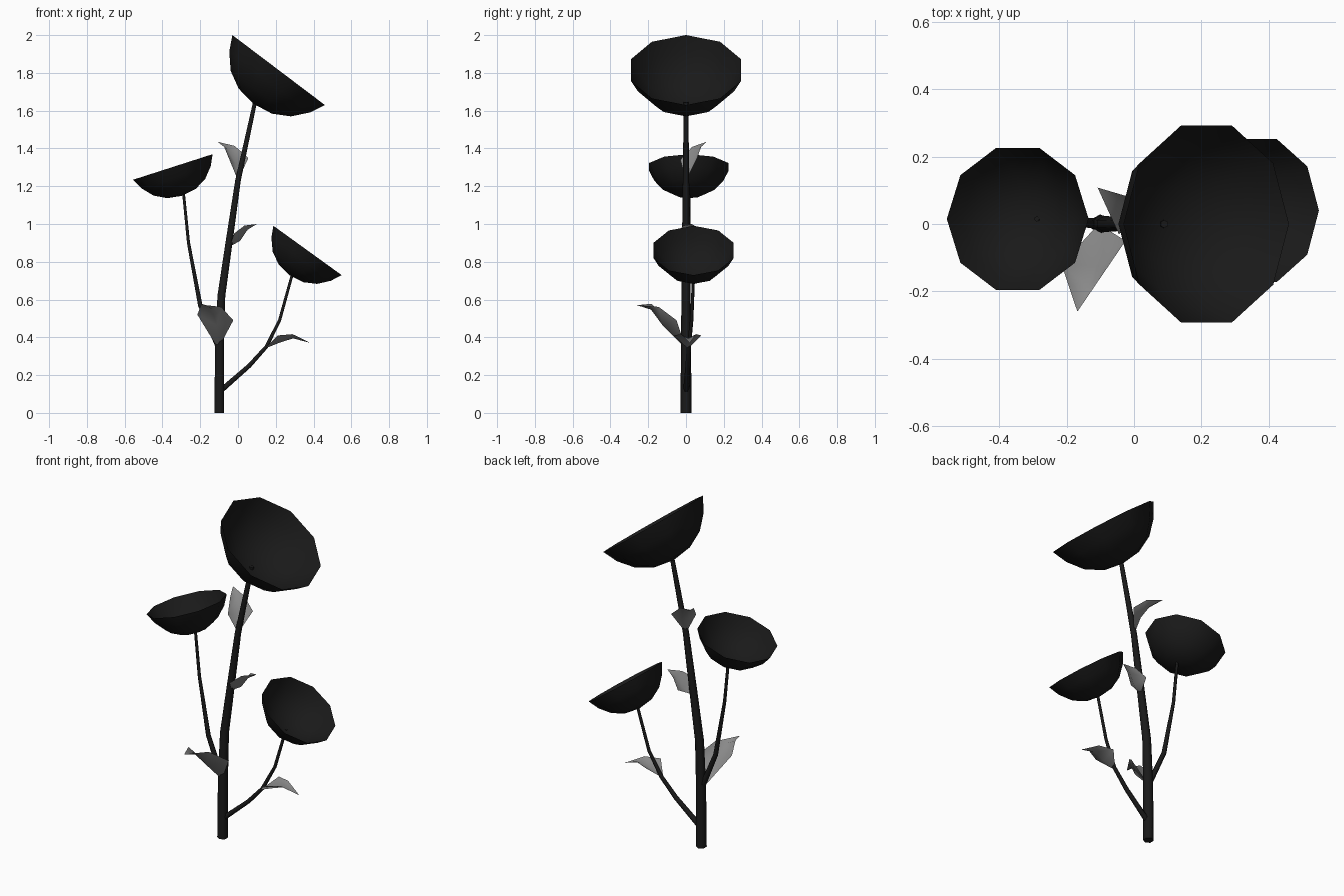
import bpy, bmesh, math
from mathutils import Vector, Matrix

if "Cube" in bpy.data.objects:
    bpy.data.objects.remove(bpy.data.objects["Cube"])


def material(name, rgb):
    m = bpy.data.materials.new(name)
    m.diffuse_color = (*rgb, 1)
    m.use_nodes = True
    m.node_tree.nodes["Principled BSDF"].inputs["Base Color"].default_value = m.diffuse_color
    return m


DARK = material("dark_plant", (0.01, 0.01, 0.01))
LEAF = material("leaf_grey", (0.25, 0.25, 0.25))


def finish(bm, name, mat):
    bmesh.ops.recalc_face_normals(bm, faces=bm.faces)
    for f in bm.faces:
        f.smooth = True
    me = bpy.data.meshes.new(name)
    bm.to_mesh(me)
    bm.free()
    me.materials.append(mat)
    ob = bpy.data.objects.new(name, me)
    bpy.context.collection.objects.link(ob)
    return ob


def stem(name, pts):
    """Tapered six-sided tube through (x, y, z, radius) points."""
    cu = bpy.data.curves.new(name, 'CURVE')
    cu.dimensions = '3D'
    cu.bevel_depth = 1.0
    cu.bevel_resolution = 1
    cu.use_fill_caps = True
    sp = cu.splines.new('POLY')
    sp.points.add(len(pts) - 1)
    for p, (x, y, z, r) in zip(sp.points, pts):
        p.co = (x, y, z, 1)
        p.radius = r
    cu.materials.append(DARK)
    bpy.context.collection.objects.link(bpy.data.objects.new(name, cu))


def bowl(name, center, normal, radius):
    """Open ten-sided flower bowl, rim centred on center, opening along normal."""
    profile = [(1, 0), (0.87, -0.26), (0.65, -0.51), (0.36, -0.67)]
    n = Vector(normal).normalized()
    u = Vector((n.z, 0, -n.x))
    bm = bmesh.new()
    rings = []
    for r, h in profile:
        ring = []
        for i in range(10):
            a = math.tau * i / 10
            p = Vector(center) + radius * (u * r * math.cos(a)
                                           + Vector((0, r * math.sin(a), 0)) + n * h)
            ring.append(bm.verts.new(p))
        rings.append(ring)
    end = bm.verts.new(Vector(center) - n * radius * 0.726)
    for i in range(10):
        j = (i + 1) % 10
        for a, b in zip(rings, rings[1:]):
            bm.faces.new((a[i], a[j], b[j], b[i]))
        bm.faces.new((rings[-1][i], rings[-1][j], end))
    finish(bm, name, DARK)


def leaf(name, base, left, right, tip):
    """Leaf folded along its midrib, arching towards the tip."""
    base, left, right, tip = map(Vector, (base, left, right, tip))
    lift = Vector((0, 0, 0.1 * (tip - base).length))
    n = (right - left).cross(tip - base).normalized()
    if n.z < 0:
        n.negate()
    bm = bmesh.new()
    rows = []
    for l, r in ((left, right), (left.lerp(tip, 0.45) + lift, right.lerp(tip, 0.45) + lift)):
        mid = (l + r) / 2 - n * 0.28 * (r - l).length
        rows.append([bm.verts.new(p) for p in (l, mid, r)])
    b, t = bm.verts.new(base), bm.verts.new(tip)
    for k in (0, 1):
        bm.faces.new((b, rows[0][k], rows[0][k + 1]))
        bm.faces.new((rows[0][k], rows[1][k], rows[1][k + 1], rows[0][k + 1]))
        bm.faces.new((rows[1][k], t, rows[1][k + 1]))
    finish(bm, name, LEAF)


# Stems
stem("main_stem", [(-0.1, 0, 0, 0.029), (-0.098, 0, 0.35, 0.027), (-0.088, 0, 0.62, 0.024),
                   (-0.045, 0, 0.92, 0.021), (0, 0, 1.23, 0.017), (0.09, 0, 1.645, 0.012)])
stem("right_branch", [(-0.1, 0, 0.11, 0.016), (0.06, 0.01, 0.25, 0.013), (0.15, 0.015, 0.35, 0.011),
                      (0.22, 0.03, 0.49, 0.009), (0.285, 0.04, 0.725, 0.008)])
stem("left_branch", [(-0.1, 0, 0.34, 0.016), (-0.2, 0.01, 0.57, 0.013),
                     (-0.262, 0.015, 0.9, 0.009), (-0.288, 0.015, 1.16, 0.008)])

# Flower bowls
bowl("top_flower", (0.215, 0, 1.815), (0.603, 0, 0.798), 0.307)
bowl("left_flower", (-0.345, 0.015, 1.302), (-0.306, 0, 0.952), 0.221)
bowl("right_flower", (0.368, 0.04, 0.86), (0.585, 0, 0.81), 0.223)

# Leaves
leaf("front_leaf", (-0.105, 0, 0.34), (-0.215, -0.12, 0.52), (-0.025, -0.05, 0.49), (-0.168, -0.26, 0.57))
leaf("branch_leaf", (0.14, 0.01, 0.34), (0.21, 0.08, 0.41), (0.21, -0.065, 0.41), (0.385, 0.02, 0.37))
leaf("middle_leaf", (-0.045, 0, 0.88), (-0.01, 0.09, 0.93), (-0.02, -0.05, 0.95), (0.1, 0.03, 1.0))
leaf("upper_leaf", (0, 0, 1.23), (-0.045, -0.03, 1.34), (0.055, 0.06, 1.35), (-0.108, 0.108, 1.435))
